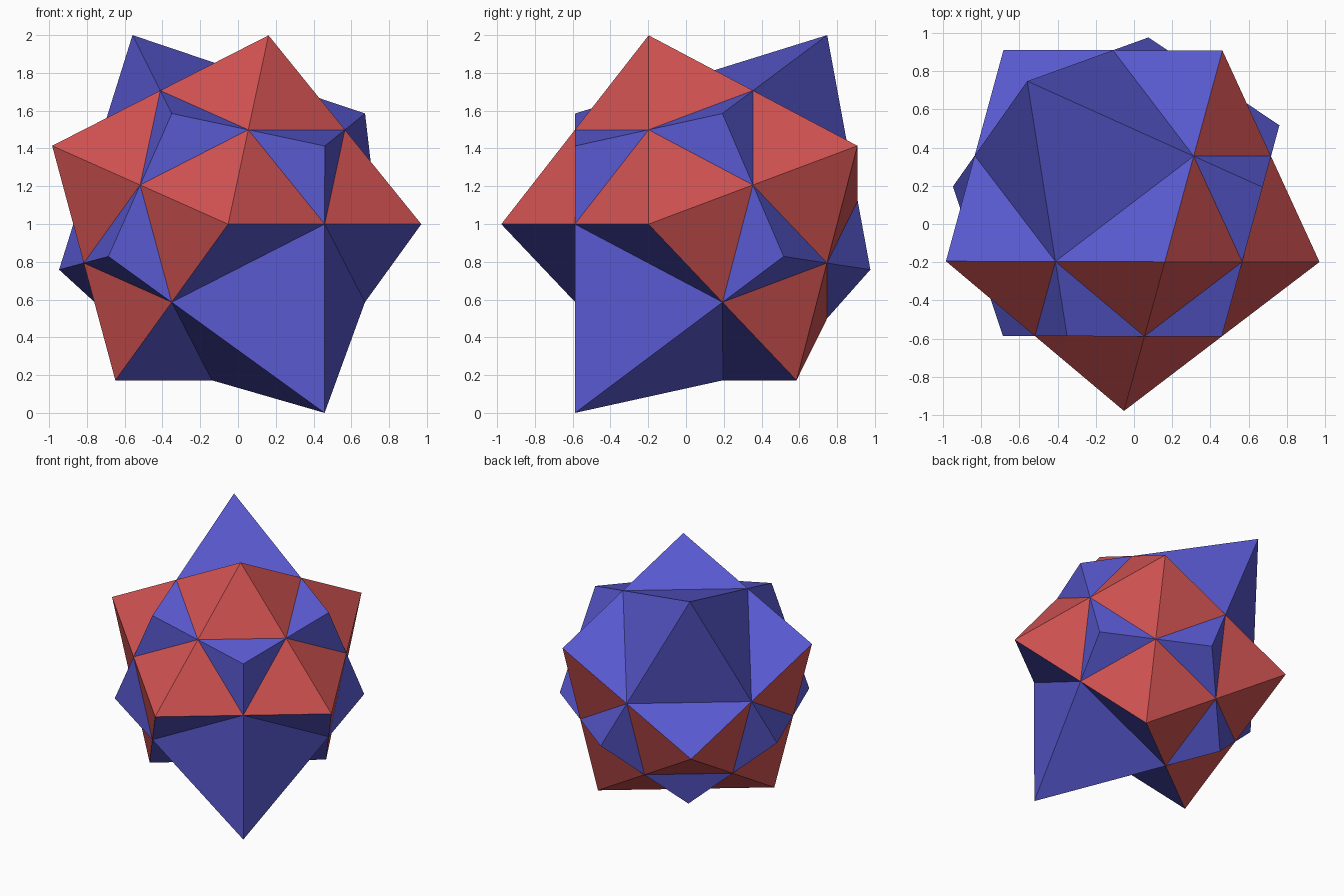
import bpy, bmesh
from math import sin, cos, pi, radians, sqrt
from mathutils import Vector, Matrix

if "Cube" in bpy.data.objects:
    bpy.data.objects.remove(bpy.data.objects["Cube"], do_unlink=True)


def material(name, rgb):
    m = bpy.data.materials.new(name)
    m.use_nodes = True
    m.diffuse_color = (*rgb, 1)
    m.node_tree.nodes["Principled BSDF"].inputs["Base Color"].default_value = (*rgb, 1)
    return m


red = material("red", (0.64, 0.085, 0.085))
blue = material("blue", (0.10, 0.10, 0.64))

EDGE = 1.286                        # edge length of the antiprism
RADIUS = EDGE / sqrt(2)             # corner radius of its squares
HALF = EDGE * 2 ** -0.25 / 2        # half its height
MID2 = RADIUS ** 2 * cos(pi / 8) ** 2   # squared radius of the sphere touching all edges

# Both solids share one tilted axis
PLACE = (Matrix.Translation((-0.05, 0.08, 1.0))
         @ Matrix.Rotation(radians(37.3), 4, 'Z')
         @ Matrix.Rotation(radians(-40.0), 4, 'X'))


def solid(name, points, faces, mats, pick):
    bm = bmesh.new()
    verts = [bm.verts.new(p) for p in points]
    for f in faces:
        bm.faces.new([verts[i] for i in f]).material_index = pick(f)
    bmesh.ops.recalc_face_normals(bm, faces=bm.faces)
    bm.transform(PLACE)
    mesh = bpy.data.meshes.new(name)
    bm.to_mesh(mesh)
    bm.free()
    for m in mats:
        mesh.materials.append(m)
    ob = bpy.data.objects.new(name, mesh)
    bpy.context.collection.objects.link(ob)


def ring(z, turn):
    return [Vector((RADIUS * cos(k * pi / 2 + turn), RADIUS * sin(k * pi / 2 + turn), z))
            for k in range(4)]


# Square antiprism: red triangles, blue squares
corners = ring(HALF, 0) + ring(-HALF, pi / 4)
up = [(k, 4 + k, (k + 1) % 4) for k in range(4)]
down = [(4 + k, (k + 1) % 4, 4 + (k + 1) % 4) for k in range(4)]
anti_faces = up + down + [(0, 1, 2, 3), (7, 6, 5, 4)]
solid("square_antiprism", corners, anti_faces, [red, blue], lambda f: len(f) == 4)

# Dual solid of eight kites: one tip above each antiprism face
tips = []
for f in anti_faces:
    c = sum((corners[i] for i in f), Vector()) / len(f)
    tips.append(c * MID2 / c.length_squared)
kites = []
for k in range(4):
    j = (k - 1) % 4
    kites.append((8, j, 4 + j, k))
    kites.append((9, 4 + k, k, 4 + j))
solid("kite_solid", tips, kites, [blue], lambda f: 0)
